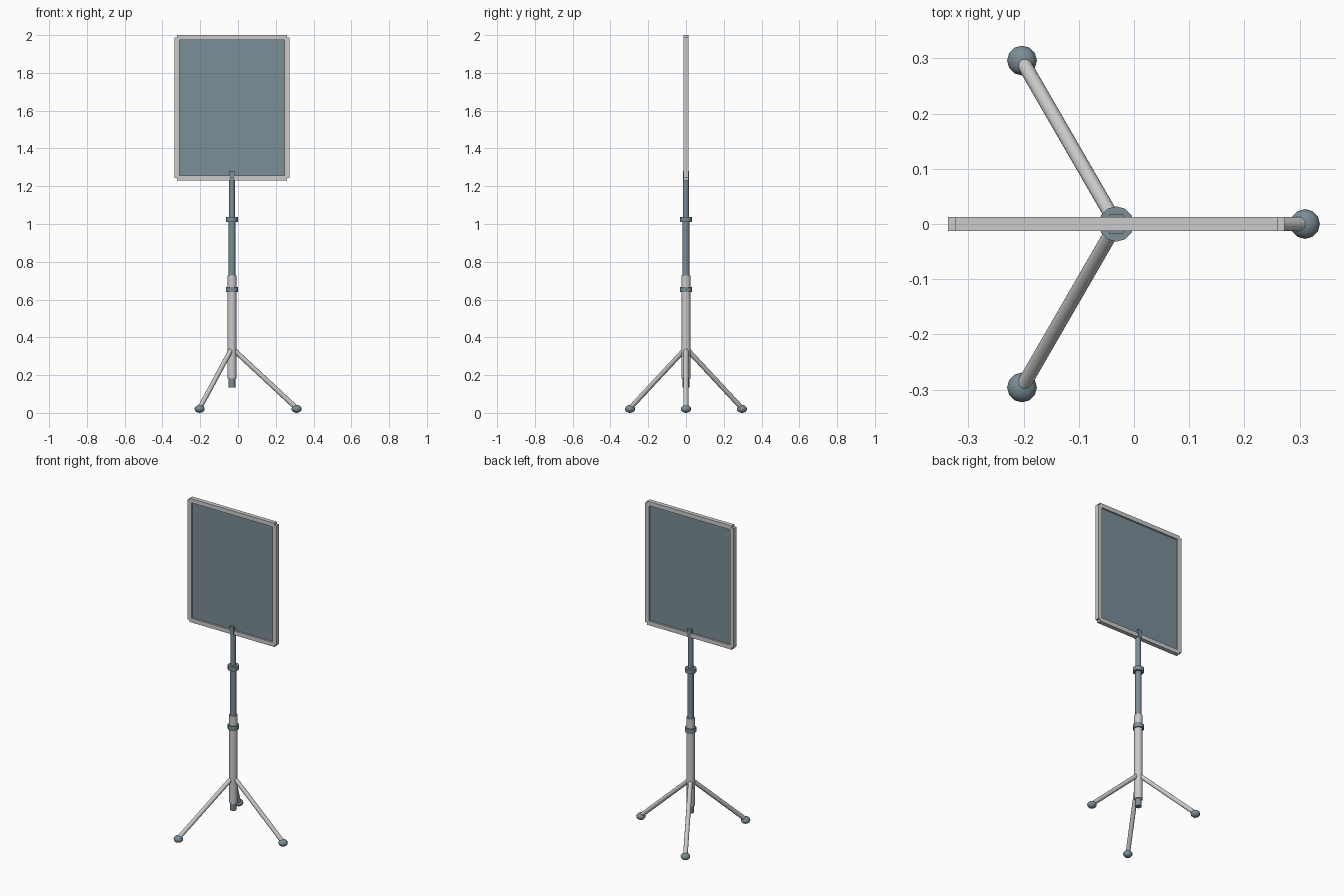
import bpy, math
from mathutils import Vector

if "Cube" in bpy.data.objects:
    bpy.data.objects.remove(bpy.data.objects["Cube"])

CX = -0.032  # pole axis

dark = bpy.data.materials.new("slate")
dark.diffuse_color = (0.2, 0.27, 0.31, 1)
dark.use_nodes = True
dark.node_tree.nodes["Principled BSDF"].inputs["Base Color"].default_value = dark.diffuse_color


def finish(name, mat=None, smooth=True):
    ob = bpy.context.object
    ob.name = name
    bpy.ops.object.transform_apply(location=False, rotation=True, scale=True)
    if mat:
        ob.data.materials.append(mat)
    if smooth:
        bpy.ops.object.shade_smooth_by_angle(angle=math.radians(40))
    return ob


def rod(name, a, b, r, mat=None, sides=16):
    a, b = Vector(a), Vector(b)
    d = b - a
    bpy.ops.mesh.primitive_cylinder_add(vertices=sides, radius=r, depth=d.length, location=(a + b) / 2,
                                        rotation=d.to_track_quat('Z', 'Y').to_euler())
    return finish(name, mat)


def pole(name, z0, z1, r, mat=None, sides=16):
    return rod(name, (CX, 0, z0), (CX, 0, z1), r, mat, sides)


def box(name, x, z, sx, sy, sz, mat=None):
    bpy.ops.mesh.primitive_cube_add(size=1, location=(x, 0, z))
    bpy.context.object.scale = (sx, sy, sz)
    return finish(name, mat, smooth=False)


# Telescoping pole
pole("lower_tube", 0.182, 0.727, 0.024)
pole("middle_tube", 0.135, 1.02, 0.018, dark)
pole("upper_tube", 1.0, 1.237, 0.016, dark)
for name, z in (("lower_collar", 0.653), ("upper_collar", 1.023)):
    pole(name, z - 0.013, z + 0.013, 0.032, dark, 12)

# Clamp gripping the frame
box("frame_clamp", CX, 1.255, 0.026, 0.034, 0.05, dark)

# Tripod legs and flattened feet
for i in range(3):
    a = i * math.tau / 3
    x, y = CX + 0.342 * math.cos(a), 0.342 * math.sin(a)
    rod(f"leg_{i + 1}", (CX, 0, 0.343), (x, y, 0.025), 0.013, sides=12)
    bpy.ops.mesh.primitive_uv_sphere_add(segments=12, ring_count=8, radius=0.027, location=(x, y, 0.021))
    bpy.context.object.scale.z = 0.021 / 0.027
    finish(f"foot_{i + 1}", dark)

# Sign frame: square bars meeting on their centre lines
W, Z0, Z1, T = 0.292, 1.243, 1.987, 0.026
ZC, H = (Z0 + Z1) / 2, Z1 - Z0
for name, s in (("left", -1), ("right", 1)):
    box(f"frame_{name}", CX + s * W, ZC, T, T, H)
for name, z in (("bottom", Z0), ("top", Z1)):
    box(f"frame_{name}", CX, z, 2 * W, T, T)

# Sign panel
box("sign_panel", CX, ZC, 2 * W - 0.01, 0.005, H - 0.01, dark)
